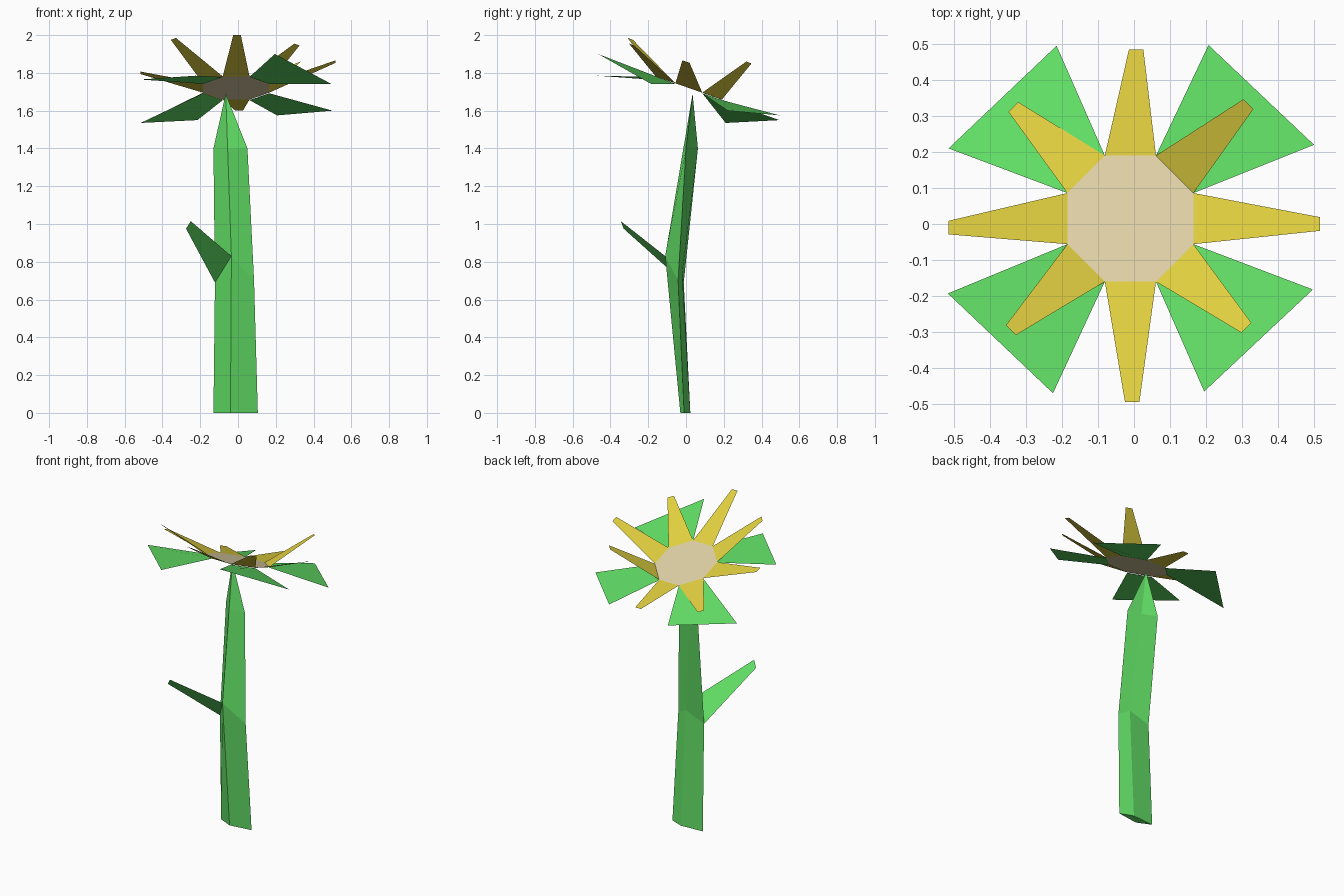
import bpy
from mathutils import Vector

start_cube = bpy.data.objects.get("Cube")
if start_cube:
    bpy.data.objects.remove(start_cube, do_unlink=True)


def make_material(name, colour):
    material = bpy.data.materials.new(name)
    material.use_nodes = True
    rgba = (*colour, 1)
    material.diffuse_color = rgba
    shader = next(n for n in material.node_tree.nodes if n.type == "BSDF_PRINCIPLED")
    shader.inputs["Base Color"].default_value = rgba
    return material


def make_object(name, points, faces, material):
    mesh = bpy.data.meshes.new(name)
    mesh.from_pydata([tuple(p) for p in points], [], faces)
    mesh.materials.append(material)
    mesh.update()
    obj = bpy.data.objects.new(name, mesh)
    bpy.context.scene.collection.objects.link(obj)
    return obj


def upward_quad(name, root_a, root_b, tip_b, tip_a, material):
    return make_object(name, [root_a, root_b, tip_b, tip_a], [(3, 2, 1, 0)], material)


green = make_material("leaf green", (0.12, 0.73, 0.13))
yellow = make_material("petal yellow", (0.74, 0.62, 0.05))
beige = make_material("seed beige", (0.74, 0.64, 0.38))

# Flower centre: an octagon leaning towards the back
CENTRE = Vector((-0.01, 0.015, 1.72))
LEAN = -0.35


def on_disc(x, y):
    return CENTRE + Vector((x, y, LEAN * y))


LONG, SHORT = 0.175, 0.071
rim = [on_disc(x, y) for x, y in (
    (LONG, -SHORT), (LONG, SHORT), (SHORT, LONG), (-SHORT, LONG),
    (-LONG, SHORT), (-LONG, -SHORT), (-SHORT, -LONG), (SHORT, -LONG))]
make_object("flower_centre", rim, [range(len(rim))], beige)

# Petals: one tapering blade from each side of the octagon
petal_tips = {
    "left": (0.517, 0, 1.86),
    "back_left": (0.318, 0.333, 1.855),
    "back": (0.006, 0.485, 1.6),
    "back_right": (-0.335, 0.325, 1.61),
    "right": (-0.515, -0.01, 1.8),
    "front_right": (-0.342, -0.295, 1.98),
    "front": (-0.005, -0.495, 2),
    "front_left": (0.312, -0.288, 1.95),
}
for i, (side, tip) in enumerate(petal_tips.items()):
    a, b = rim[i], rim[(i + 1) % len(rim)]
    half_tip = (b - a).normalized() * 0.02
    tip = Vector(tip)
    upward_quad("petal_" + side, a, b, tip + half_tip, tip - half_tip, yellow)

# Sepals: wide flaring leaves below the diagonal petals
sepal_tips = {
    "back_left": ((0.5, 0.22, 1.6), (0.207, 0.497, 1.575)),
    "back_right": ((-0.215, 0.495, 1.55), (-0.515, 0.21, 1.535)),
    "front_right": ((-0.517, -0.193, 1.765), (-0.225, -0.47, 1.785)),
    "front_left": ((0.195, -0.465, 1.9), (0.497, -0.182, 1.74)),
}
drop = Vector((0, 0, -0.003))
for i, (side, (tip_a, tip_b)) in enumerate(sepal_tips.items()):
    a = rim[2 * i + 1] + drop
    b = rim[(2 * i + 2) % len(rim)] + drop
    upward_quad("sepal_" + side, a, b, tip_b, tip_a, green)

# Stem: flat bent stalk, each ring ordered right, front, left, back
apex = Vector((-0.065, 0.035, 1.69))
base = [(-0.13, 0.012, 0), (-0.04, -0.03, 0), (0.105, -0.01, 0), (0.02, 0.023, 0)]
bend = [(-0.122, -0.012, 0.69), (-0.035, -0.11, 0.83), (0.085, -0.042, 0.7), (0.015, -0.02, 0.74)]
neck = [Vector((-0.13, 0.063, 1.4)), Vector(bend[1]).lerp(apex, 0.66),
        Vector((0.05, 0, 1.4)), Vector(bend[3]).lerp(apex, 0.7)]
sides = len(base)
stem_faces = [tuple(reversed(range(sides)))]
for ring in range(2):
    for i in range(sides):
        j = (i + 1) % sides
        low, high = ring * sides, (ring + 1) * sides
        stem_faces.append((low + i, low + j, high + j, high + i))
top = 3 * sides
for i in range(sides):
    stem_faces.append((top - sides + i, top - sides + (i + 1) % sides, top))
make_object("stem", base + bend + neck + [apex], stem_faces, green)

# Side leaf: grows from the front right edge of the bend
upward_quad("side_leaf", bend[1], bend[0], (-0.275, -0.33, 0.975),
            (-0.25, -0.345, 1.015), green).data.flip_normals()
